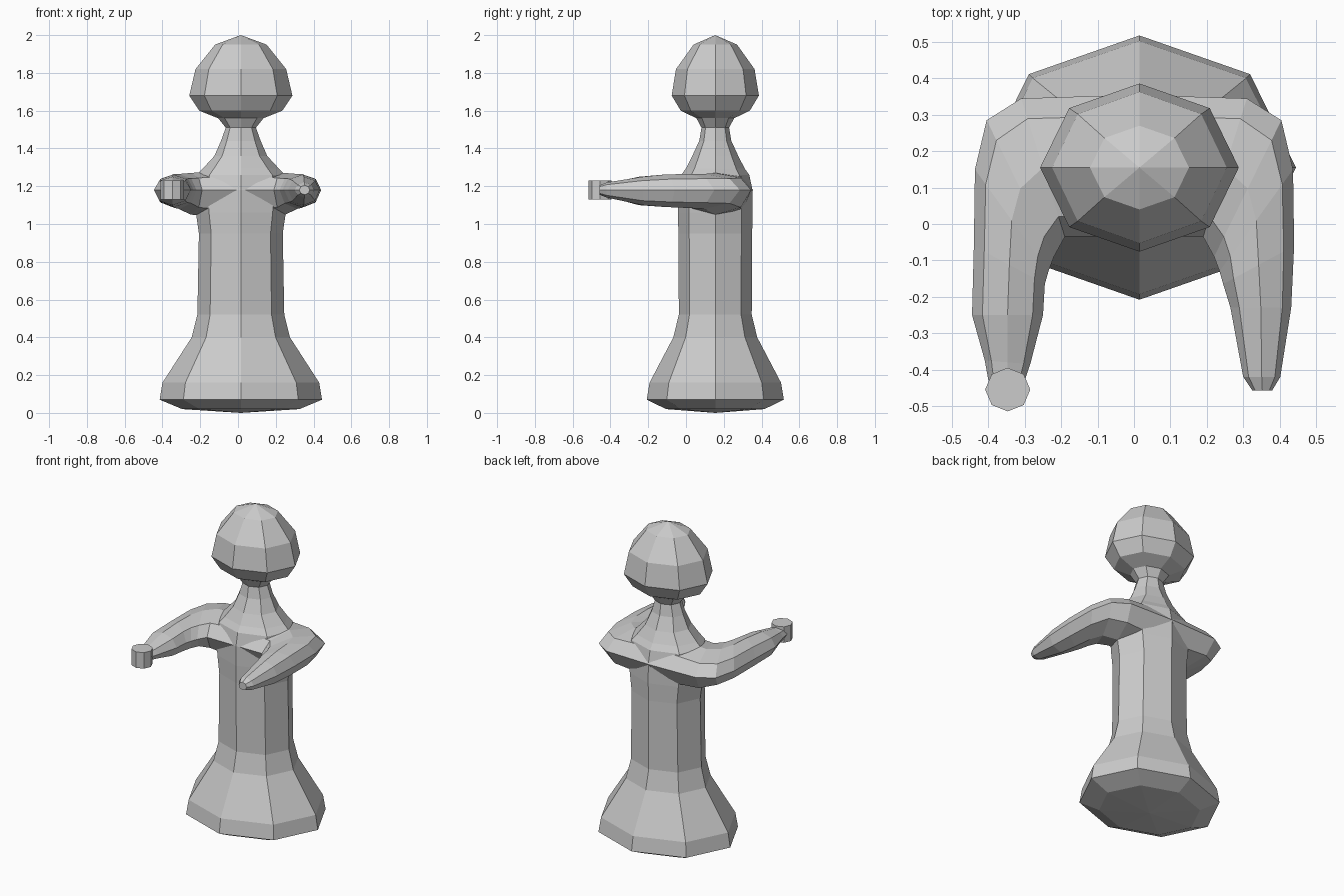
import bpy, bmesh
from math import cos, sin, pi

SIDES = 8


def loft(name, rings):
    """Skin a list of equal-length vertex rings and cap both ends."""
    bm = bmesh.new()
    loops = [[bm.verts.new(p) for p in ring] for ring in rings]
    for a, b in zip(loops, loops[1:]):
        for i in range(SIDES):
            j = (i + 1) % SIDES
            bm.faces.new((a[i], a[j], b[j], b[i]))
    bm.faces.new(loops[0])
    bm.faces.new(loops[-1])
    bmesh.ops.remove_doubles(bm, verts=bm.verts, dist=0.0005)
    bmesh.ops.recalc_face_normals(bm, faces=bm.faces)
    mesh = bpy.data.meshes.new(name)
    bm.to_mesh(mesh)
    bm.free()
    obj = bpy.data.objects.new(name, mesh)
    bpy.context.collection.objects.link(obj)
    return obj


def turned(name, profile, cx=0.015, cy=0.155):
    """Vertical eight-sided form from (x radius, y radius, z) rings."""
    return loft(name, [[(cx + rx * cos(2 * pi * i / SIDES),
                         cy + ry * sin(2 * pi * i / SIDES), z)
                        for i in range(SIDES)] for rx, ry, z in profile])


def arm(name, side, sections):
    """Arm from sections: inner x, y, outer x, y, top z, bottom z."""
    rings = []
    for x0, y0, x1, y1, top, bot in sections:
        ring = []
        for i in range(SIDES):
            a = 2 * pi * i / SIDES
            t = 0.5 + 0.5 * cos(a)
            z = 1.18 + sin(a) * (top - 1.18 if sin(a) > 0 else 1.18 - bot)
            ring.append((side * (x0 + (x1 - x0) * t), y0 + (y1 - y0) * t, z))
        rings.append(ring)
    return loft(name, rings)


# Flared base, torso and neck
turned("body", [
    (0, 0, 0), (0.31, 0.26, 0.02), (0.43, 0.363, 0.07), (0.415, 0.348, 0.16),
    (0.26, 0.222, 0.40), (0.23, 0.193, 0.52), (0.222, 0.195, 0.95),
    (0.238, 0.198, 1.06), (0.25, 0.197, 1.18), (0.235, 0.18, 1.26),
    (0.2, 0.155, 1.295), (0.14, 0.122, 1.36), (0.105, 0.085, 1.44),
    (0.08, 0.073, 1.51)])

# Head
turned("head", [
    (0.08, 0.073, 1.51), (0.12, 0.1, 1.56), (0.22, 0.183, 1.6),
    (0.273, 0.231, 1.68), (0.24, 0.208, 1.82), (0.136, 0.115, 1.95),
    (0, 0, 2.0)])

# Shoulders bending forward into the arms
shoulder = [
    (0, -0.035, 0, 0.355, 1.29, 1.02),
    (0.19, -0.035, 0.31, 0.345, 1.27, 1.05),
    (0.22, -0.09, 0.405, 0.285, 1.265, 1.08),
    (0.235, -0.13, 0.437, 0.15, 1.265, 1.085),
    (0.245, -0.165, 0.44, -0.06, 1.262, 1.09)]
arm("arm_free", 1, shoulder + [
    (0.265, -0.23, 0.432, -0.23, 1.25, 1.1),
    (0.3, -0.42, 0.402, -0.42, 1.22, 1.14),
    (0.325, -0.457, 0.38, -0.457, 1.205, 1.155)])
arm("arm_gripping", -1, shoulder + [
    (0.25, -0.25, 0.445, -0.25, 1.25, 1.1),
    (0.285, -0.385, 0.41, -0.375, 1.222, 1.135),
    (0.3, -0.43, 0.4, -0.43, 1.215, 1.14)])

# Grip hand: short upright stub
turned("hand", [(0.062, 0.06, 1.13), (0.062, 0.06, 1.23)], -0.347, -0.455)
